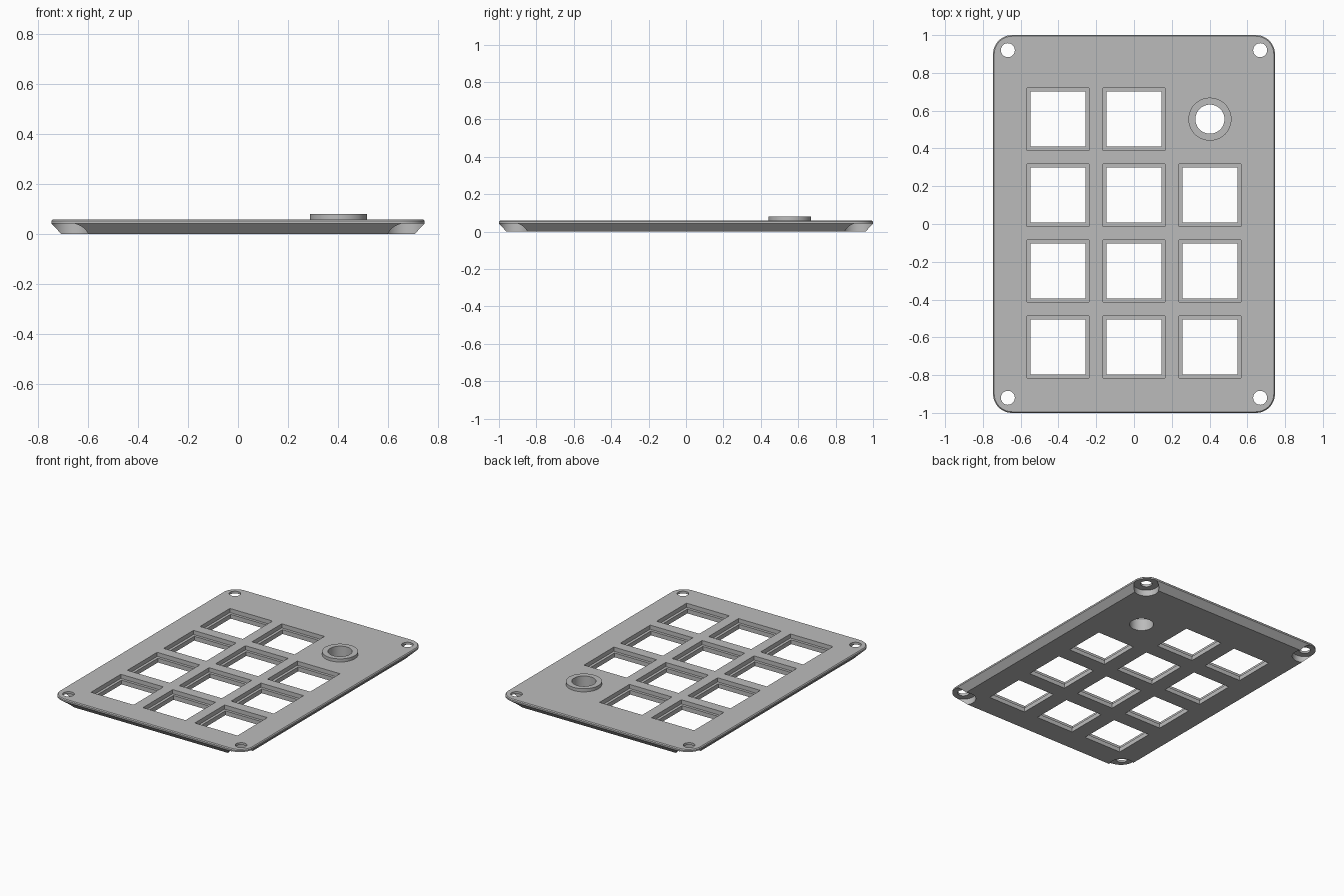
import bpy
import math

cube = bpy.data.objects.get("Cube")
if cube:
    bpy.data.objects.remove(cube, do_unlink=True)

HALF_X, HALF_Y, TOP = 0.746, 1.0, 0.059
PITCH = 0.402
ROW_Y = 0.555          # centre of the rear row
HOLE_R = 0.077         # dial opening

grey = bpy.data.materials.new("matte grey")
grey.use_nodes = True
grey.diffuse_color = (0.5, 0.5, 0.5, 1)
grey.node_tree.nodes["Principled BSDF"].inputs["Base Color"].default_value = (0.5, 0.5, 0.5, 1)


def rounded_rect(hx, hy, r, z, steps=12):
    pts = []
    for k, (sx, sy) in enumerate([(1, 1), (-1, 1), (-1, -1), (1, -1)]):
        for i in range(steps + 1):
            a = math.pi / 2 * (k + i / steps)
            pts.append((sx * (hx - r) + r * math.cos(a),
                        sy * (hy - r) + r * math.sin(a), z))
    return pts


def square(cx, cy, half, z):
    return [(cx + sx * half, cy + sy * half, z)
            for sx, sy in [(1, 1), (-1, 1), (-1, -1), (1, -1)]]


def circle(cx, cy, r, z, n=48):
    return [(cx + r * math.cos(math.tau * i / n),
             cy + r * math.sin(math.tau * i / n), z) for i in range(n)]


def loft(name, stacks, closed=False):
    """Skin stacks of rings, capped at both ends or joined into a loop."""
    verts, faces = [], []
    for rings in stacks:
        n, base = len(rings[0]), len(verts)
        for ring in rings:
            verts += ring
        last = len(rings) if closed else len(rings) - 1
        for j in range(last):
            a, b = base + j * n, base + (j + 1) % len(rings) * n
            faces += [(a + i, a + (i + 1) % n, b + (i + 1) % n, b + i)
                      for i in range(n)]
        if not closed:
            top = base + (len(rings) - 1) * n
            faces.append(tuple(range(base + n - 1, base - 1, -1)))
            faces.append(tuple(range(top, top + n)))
    mesh = bpy.data.meshes.new(name)
    mesh.from_pydata(verts, [], faces)
    mesh.materials.append(grey)
    obj = bpy.data.objects.new(name, mesh)
    bpy.context.collection.objects.link(obj)
    return obj


# Plate with sloped underside edge and a fine top bevel
plate = loft("plate", [[
    rounded_rect(HALF_X - 0.04, HALF_Y - 0.04, 0.06, 0),
    rounded_rect(HALF_X, HALF_Y, 0.1, 0.042),
    rounded_rect(HALF_X, HALF_Y, 0.1, TOP - 0.006),
    rounded_rect(HALF_X - 0.006, HALF_Y - 0.006, 0.094, TOP)]])

# Stepped key openings: wide pocket above, narrower opening below
cuts = []
LEDGE, LOW, HIGH = 0.03, -0.05, 0.12
for row in range(4):
    for col in (-1, 0, 1):
        x, y = col * PITCH, ROW_Y - row * PITCH
        if row == 0 and col == 1:
            cuts.append([circle(x, y, HOLE_R, LOW), circle(x, y, HOLE_R, HIGH)])
        else:
            cuts.append([square(x, y, 0.146, LOW), square(x, y, 0.146, LEDGE),
                         square(x, y, 0.165, LEDGE), square(x, y, 0.165, HIGH)])

# Corner screw holes with wide recesses underneath
for sx in (-1, 1):
    for sy in (-1, 1):
        x, y = sx * 0.668, sy * 0.92
        cuts.append([circle(x, y, 0.081, LOW), circle(x, y, 0.081, 0.043),
                     circle(x, y, 0.037, 0.043), circle(x, y, 0.037, HIGH)])

cutter = loft("opening_cutter", cuts)
cutter.hide_render = True
mod = plate.modifiers.new("openings", 'BOOLEAN')
mod.operation = 'DIFFERENCE'
mod.solver = 'EXACT'
mod.object = cutter
bpy.context.view_layer.objects.active = plate
bpy.ops.object.modifier_apply(modifier=mod.name)
bpy.data.objects.remove(cutter, do_unlink=True)

# Raised collar around the dial opening
cx, cy = PITCH, ROW_Y
collar = loft("dial_collar", [[
    circle(cx, cy, 0.114, TOP), circle(cx, cy, 0.114, 0.081),
    circle(cx, cy, HOLE_R, 0.081), circle(cx, cy, HOLE_R, TOP)]], closed=True)

bpy.ops.object.select_all(action='DESELECT')
for obj in (plate, collar):
    obj.select_set(True)
bpy.ops.object.shade_smooth_by_angle(angle=math.radians(30))
